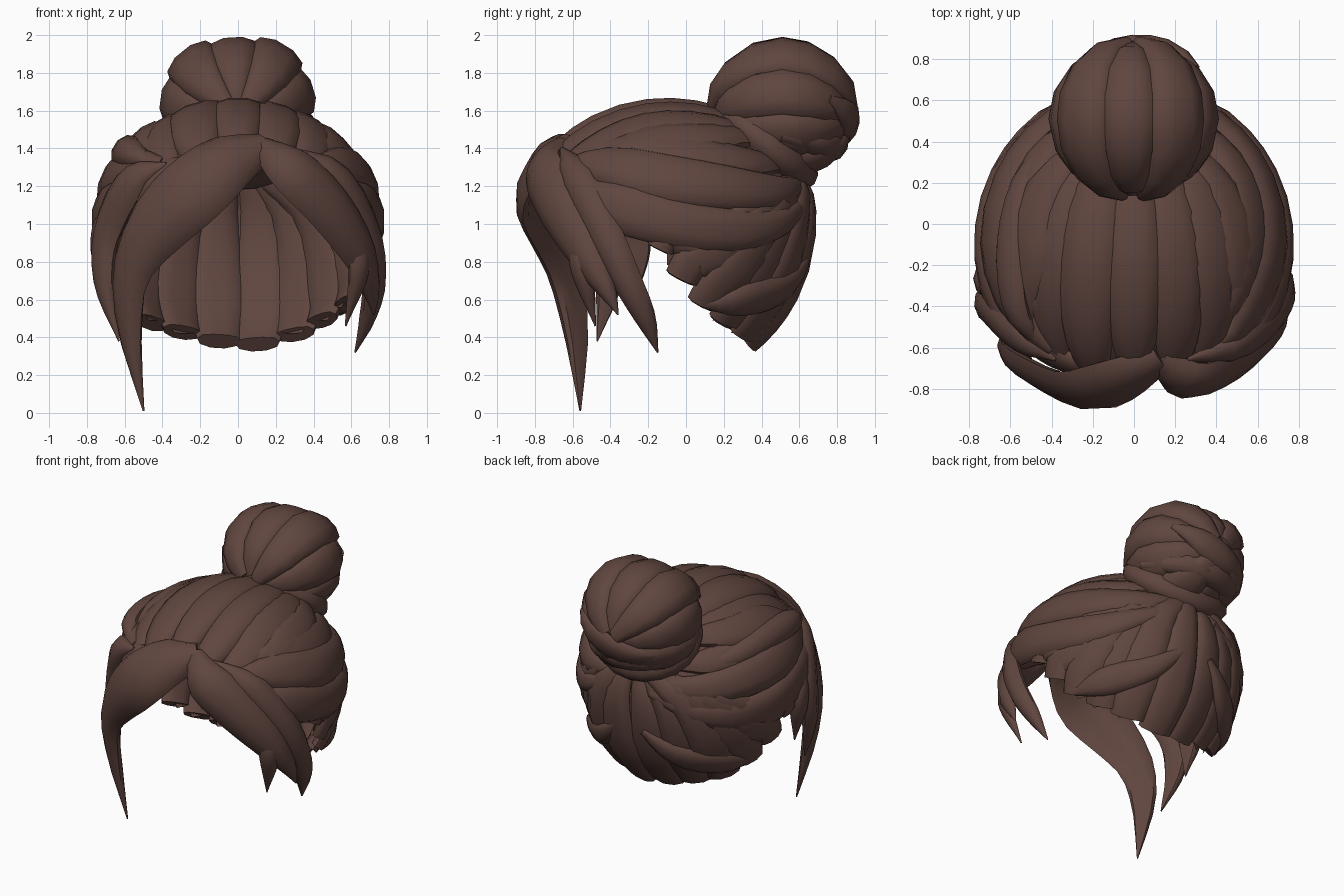
import bpy, bmesh, math, random
from mathutils import Vector, Matrix

if "Cube" in bpy.data.objects:
    bpy.data.objects.remove(bpy.data.objects["Cube"])

random.seed(4)
hair = bpy.data.materials.new("dark brown hair")
hair.diffuse_color = (0.118, 0.061, 0.050, 1)
hair.use_nodes = True
hair.node_tree.nodes["Principled BSDF"].inputs["Base Color"].default_value = hair.diffuse_color

# Guide ellipsoids: centre, x radius, y radius, upper z radius, lower z radius
HEAD = (Vector((0, -0.1, 1.02)), 0.705, 0.73, 0.61, 0.80)
BUN = (Vector((0, 0.51, 1.62)), 0.385, 0.355, 0.34, 0.34)


def snap(p, guide, lift=0.0):
    """Push a point radially onto a guide ellipsoid, then lift it outward."""
    c, rx, ry, up, down = guide
    d = p - c
    rz = up if d.z > 0 else down
    d = d / math.sqrt((d.x / rx) ** 2 + (d.y / ry) ** 2 + (d.z / rz) ** 2)
    return c + d + d.normalized() * lift


def finish(name, bm, angle=50):
    bmesh.ops.recalc_face_normals(bm, faces=bm.faces)
    me = bpy.data.meshes.new(name)
    bm.to_mesh(me)
    bm.free()
    me.materials.append(hair)
    ob = bpy.data.objects.new(name, me)
    bpy.context.collection.objects.link(ob)
    bpy.ops.object.select_all(action='DESELECT')
    ob.select_set(True)
    bpy.context.view_layer.objects.active = ob
    bpy.ops.object.shade_smooth_by_angle(angle=math.radians(angle))
    return ob


def resample(pts, n):
    """Catmull-Rom through 4D points (x, y, z, half width)."""
    pts = [Vector(p) for p in pts]
    ext = [pts[0] * 2 - pts[1]] + pts + [pts[-1] * 2 - pts[-2]]
    out = []
    for i in range(n + 1):
        f = i / n * (len(pts) - 1)
        k = min(int(f), len(pts) - 2)
        t = f - k
        a, b, c, d = ext[k:k + 4]
        out.append(0.5 * (2 * b + (c - a) * t + (2 * a - 5 * b + 4 * c - d) * t * t
                          + (3 * b - a - 3 * c + d) * t ** 3))
    return out


def lock(name, pts, thick=0.05, guide=HEAD, wrap=True, lift=0.0, n=10):
    """Flattened tapering lock; wrap=True hugs the guide ellipsoid."""
    path = resample(pts, n)
    pos = [p.to_3d() for p in path]
    if wrap:
        pos = [snap(p, guide) for p in pos]
    bm = bmesh.new()
    rings = []
    for i, p in enumerate(pos):
        t = (pos[min(i + 1, n)] - pos[max(i - 1, 0)]).normalized()
        out = p - guide[0]
        out = (out - t * out.dot(t)).normalized()
        side = t.cross(out)
        w = max(path[i][3], 0.004)
        th = min(thick, w * 0.6 + 0.002)
        ring = []
        for k in range(10):
            a = math.tau * k / 10
            s, c = math.sin(a), math.cos(a)
            s = math.copysign(abs(s) ** 0.8, s)
            if wrap:
                v = snap(p + side * w * c, guide, lift + th * s)
            else:
                v = p + side * w * c + out * (th * s - 0.25 * w * c * c)
            ring.append(bm.verts.new(v))
        rings.append(ring)
    for r0, r1 in zip(rings, rings[1:]):
        for k in range(10):
            bm.faces.new((r0[k], r0[(k + 1) % 10], r1[(k + 1) % 10], r1[k]))
    bm.faces.new(rings[0])
    bm.faces.new(rings[-1])
    return finish(name, bm)


def mirrored(pts, s):
    return [(x * s, y, z, w) for x, y, z, w in pts]


# Scalp shell hidden inside the locks, open at the face and nape
def hem(y):
    return 0.88 + 0.78 * (-0.15 - y) if y < -0.15 else max(0.42, 0.88 - 1.2 * (y + 0.15))


bm = bmesh.new()
bmesh.ops.create_uvsphere(bm, u_segments=40, v_segments=28, radius=1)
for v in bm.verts:
    v.co = snap(HEAD[0] + v.co, HEAD)
low = [f for f in bm.faces
       if f.calc_center_median().z < hem(f.calc_center_median().y) + 0.03]
bmesh.ops.delete(bm, geom=low, context='FACES')
finish("scalp_shell", bm)

# Crown locks running from the hairline back to the bun
crown = [(0.0, 0.12), (0.2, 0.12), (-0.21, 0.13), (0.38, 0.12), (-0.4, 0.12),
         (0.54, 0.12), (-0.55, 0.12)]
for i, (x, w) in enumerate(crown):
    front_y = -0.7 + 0.45 * x * x
    lock(f"crown_lock_{i}",
         [(x * 0.9, front_y, 1.38 - 0.25 * abs(x), w * 0.6),
          (x, front_y + 0.18, 1.5 - 0.3 * abs(x), w),
          (x * 1.08, -0.2, 1.62 - 0.4 * x * x, w * 1.15),
          (x * 0.85, 0.1, 1.58 - 0.4 * x * x, w),
          (x * 0.45, 0.36, 1.45, w * 0.45)],
         thick=0.045, lift=random.uniform(-0.01, 0.015))

# Side bands swept round to the back of the bun, and temple fillers under the fringe
bands = [
    [(0.42, -0.64, 1.34, 0.03), (0.62, -0.42, 1.33, 0.12), (0.72, -0.1, 1.26, 0.14),
     (0.62, 0.25, 1.2, 0.12), (0.42, 0.46, 1.17, 0.09), (0.15, 0.58, 1.2, 0.03)],
    [(0.56, -0.6, 1.2, 0.04), (0.7, -0.38, 1.1, 0.13), (0.75, -0.05, 1.0, 0.12),
     (0.66, 0.28, 0.96, 0.11), (0.48, 0.48, 1.0, 0.08), (0.15, 0.62, 1.13, 0.03)],
    [(0.45, -0.5, 1.42, 0.03), (0.56, -0.25, 1.42, 0.12), (0.58, 0.05, 1.38, 0.14),
     (0.45, 0.3, 1.32, 0.1), (0.2, 0.5, 1.3, 0.03)],
    [(0.2, -0.72, 1.34, 0.03), (0.42, -0.66, 1.28, 0.1), (0.6, -0.5, 1.2, 0.12),
     (0.7, -0.25, 1.1, 0.06)],
]
for s, side in ((1, "right"), (-1, "left")):
    for i, band in enumerate(bands):
        lock(f"side_band_{side}_{i}", mirrored(band, s), thick=0.045,
             lift=(0.025, 0.03, 0.0, 0.0)[i], n=12)

# Back locks falling from the bun and tucking in at the nape
hems = [(0.11, 0.36, 0.33, 0.125), (0.32, 0.32, 0.38, 0.125), (0.47, 0.22, 0.46, 0.12),
        (0.58, 0.1, 0.57, 0.11), (0.65, -0.02, 0.72, 0.1), (0.71, -0.14, 0.87, 0.08)]
for s, side in ((1, "right"), (-1, "left")):
    for i, (x, y, z, w) in enumerate(hems):
        lock(f"back_lock_{side}_{i}",
             mirrored([(0.04 + 0.05 * i, 0.56, 1.22, 0.05),
                       (x * 0.75 + 0.02, 0.62 - 0.06 * i, 1.02 + 0.01 * i, w * 0.85),
                       (x * 1.12, y + 0.2, (z + 0.9) / 2, w * 1.2),
                       (x * 1.06, y + 0.07, z + 0.1, w * 1.05),
                       (x, y, z, w * 0.95)], s),
             thick=0.045, lift=0.012 + random.uniform(-0.012, 0.016))

# Low bands crossing the nape diagonally
for s, side in ((1, "right"), (-1, "left")):
    lock(f"nape_band_{side}",
         mirrored([(0.1, 0.62, 0.85, 0.02), (0.3, 0.5, 0.69, 0.08), (0.5, 0.3, 0.61, 0.09),
                   (0.59, 0.1, 0.58, 0.02)], s), thick=0.045, lift=0.045)

# Fringe and loose face-framing locks
loose = {
    "fringe_long": [(0.14, -0.66, 1.41, 0.09), (-0.05, -0.77, 1.35, 0.17),
                    (-0.25, -0.84, 1.19, 0.2), (-0.45, -0.76, 0.99, 0.18),
                    (-0.58, -0.66, 0.74, 0.12), (-0.58, -0.59, 0.42, 0.075),
                    (-0.5, -0.56, 0.01, 0.004)],
    "fringe_short": [(0.12, -0.66, 1.42, 0.06), (0.28, -0.78, 1.31, 0.14),
                     (0.48, -0.71, 1.12, 0.15), (0.64, -0.57, 0.88, 0.12),
                     (0.71, -0.43, 0.66, 0.06), (0.72, -0.36, 0.52, 0.004)],
    "temple_lock_right": [(0.26, -0.66, 1.4, 0.01), (0.53, -0.59, 1.25, 0.1),
                          (0.7, -0.44, 0.95, 0.1), (0.73, -0.32, 0.7, 0.085),
                          (0.69, -0.22, 0.5, 0.06), (0.62, -0.15, 0.32, 0.004)],
    "wisp_right": [(0.58, -0.58, 1.05, 0.02), (0.65, -0.56, 0.78, 0.07),
                   (0.57, -0.48, 0.46, 0.004)],
    "temple_lock_left": [(-0.38, -0.66, 1.32, 0.01), (-0.58, -0.55, 1.22, 0.11),
                         (-0.71, -0.42, 0.95, 0.11), (-0.71, -0.42, 0.66, 0.07),
                         (-0.63, -0.47, 0.38, 0.004)],
    "wisp_left": [(-0.67, -0.35, 1.15, 0.02), (-0.73, -0.28, 0.9, 0.09),
                  (-0.68, -0.28, 0.58, 0.004)],
    "raised_lock_left": [(-0.42, -0.62, 1.3, 0.01), (-0.58, -0.42, 1.38, 0.08),
                         (-0.61, -0.08, 1.39, 0.1), (-0.52, 0.24, 1.33, 0.08),
                         (-0.28, 0.47, 1.28, 0.03)],
}
for name, pts in loose.items():
    lock(name, pts, thick=0.05, wrap=False, n=14)

# Collar of hair twisted round the base of the bun
bm = bmesh.new()
bmesh.ops.create_uvsphere(bm, u_segments=20, v_segments=10, radius=1)
bmesh.ops.transform(bm, verts=bm.verts, matrix=(
    Matrix.Translation((0, 0.42, 1.43)) @ Matrix.Rotation(math.radians(-40), 4, 'X')
    @ Matrix.Diagonal((0.39, 0.34, 0.16, 1))))
finish("bun_collar", bm)

# Bun core and the locks gathered over it from front to back
bm = bmesh.new()
bmesh.ops.create_uvsphere(bm, u_segments=20, v_segments=14, radius=1)
for v in bm.verts:
    v.co = snap(BUN[0] + v.co, BUN)
finish("bun_core", bm)
count = 9
for i in range(count):
    a = math.tau * (i + 0.35) / count
    pts = []
    for deg, w in ((14, 0.05), (45, 0.11), (90, 0.15), (130, 0.12), (170, 0.05)):
        b = math.radians(deg)
        pts.append((math.sin(b) * math.cos(a) * 0.36, 0.51 - 0.36 * math.cos(b),
                    1.62 - 0.06 * abs(math.cos(b)) + 0.35 * math.sin(b) * math.sin(a), w))
    lock(f"bun_lock_{i}", pts, thick=0.045, guide=BUN,
         lift=0.015 if i % 2 else -0.012, n=8)

# Locks wrapped across the lower back of the bun
lock("bun_wrap_low", [(-0.36, 0.5, 1.42, 0.03), (-0.22, 0.72, 1.4, 0.08),
                      (0.0, 0.8, 1.4, 0.1), (0.22, 0.72, 1.42, 0.08),
                      (0.36, 0.5, 1.46, 0.03)], guide=BUN, wrap=False, n=10)
lock("bun_wrap_back", [(-0.3, 0.66, 1.5, 0.02), (-0.1, 0.82, 1.5, 0.08),
                       (0.1, 0.84, 1.56, 0.09), (0.28, 0.74, 1.66, 0.02)],
     guide=BUN, thick=0.04, lift=0.025, n=8)
